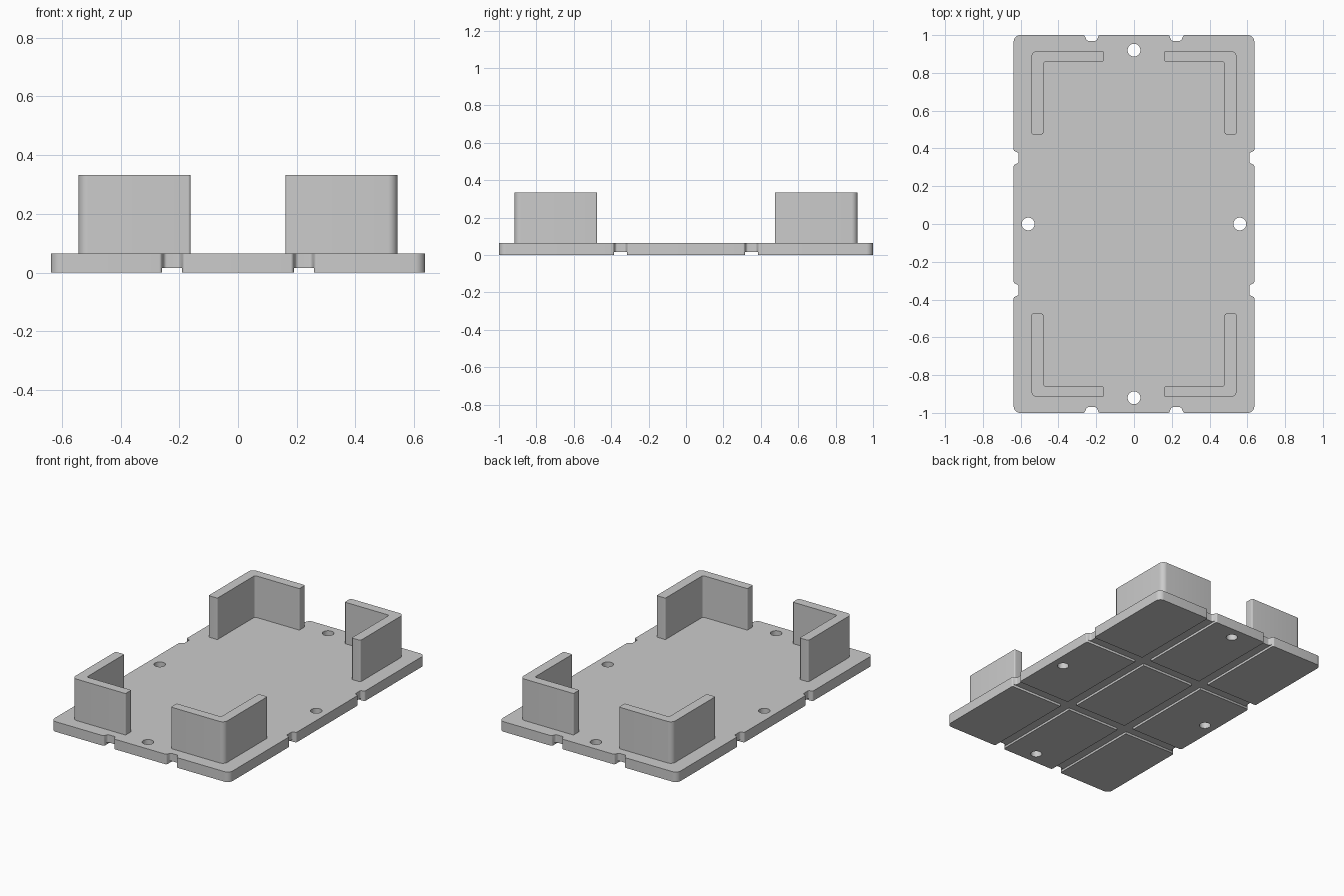
import bpy, bmesh, math
from mathutils import Vector

cube = bpy.data.objects.get("Cube")
if cube:
    bpy.data.objects.remove(cube, do_unlink=True)

GREY = (0.6, 0.6, 0.6, 1)
grey = bpy.data.materials.new("plain_grey")
grey.use_nodes = True
grey.diffuse_color = GREY
grey.node_tree.nodes["Principled BSDF"].inputs["Base Color"].default_value = GREY

PLATE_TOP, WALL_TOP = 0.065, 0.333
HALF_X, HALF_Y = 0.637, 1.0
GROOVE_X, GROOVE_Y, GROOVE_W, GROOVE_DEPTH = 0.224, 0.35, 0.068, 0.015


def fillet(corners, steps=6):
    """Round each (x, y, radius) corner of a closed outline."""
    out = []
    n = len(corners)
    for i, (x, y, r) in enumerate(corners):
        p = Vector((x, y))
        a = (Vector(corners[i - 1][:2]) - p).normalized()
        b = (Vector(corners[(i + 1) % n][:2]) - p).normalized()
        half = a.angle(b) / 2
        reach = r / math.tan(half)
        centre = p + (a + b).normalized() * r / math.sin(half)
        start, end = p + a * reach - centre, p + b * reach - centre
        for k in range(steps + 1):
            t = k / steps
            out.append(centre + start.lerp(end, t).normalized() * r)
    return out


def extrude(name, outline, z0, z1):
    """Make a solid by raising a flat outline from z0 to z1."""
    bm = bmesh.new()
    face = bm.faces.new([bm.verts.new((p[0], p[1], z0)) for p in outline])
    raised = bmesh.ops.extrude_face_region(bm, geom=[face])["geom"]
    verts = [g for g in raised if isinstance(g, bmesh.types.BMVert)]
    bmesh.ops.translate(bm, verts=verts, vec=(0, 0, z1 - z0))
    bmesh.ops.recalc_face_normals(bm, faces=bm.faces)
    mesh = bpy.data.meshes.new(name)
    bm.to_mesh(mesh)
    bm.free()
    mesh.materials.append(grey)
    obj = bpy.data.objects.new(name, mesh)
    bpy.context.collection.objects.link(obj)
    return obj


def activate(obj):
    bpy.ops.object.select_all(action="DESELECT")
    obj.select_set(True)
    bpy.context.view_layer.objects.active = obj


def cut(target, cutter):
    """Subtract the cutter from the target and discard it."""
    mod = target.modifiers.new("cut", "BOOLEAN")
    mod.operation, mod.solver, mod.object = "DIFFERENCE", "EXACT", cutter
    activate(target)
    bpy.ops.object.modifier_apply(modifier=mod.name)
    bpy.data.objects.remove(cutter, do_unlink=True)


def box(name, hx, hy, cx, cy, z0, z1):
    ring = [(-1, -1), (1, -1), (1, 1), (-1, 1)]
    return extrude(name, [(cx + hx * u, cy + hy * v) for u, v in ring], z0, z1)


# Base plate: one quarter of the notched outline, mirrored to all four
def notch(centre, edge, depth):
    """(along, across, radius) corners of one edge notch."""
    return [(centre - 0.038, edge, 0.01), (centre - 0.026, edge - depth, 0.012),
            (centre + 0.026, edge - depth, 0.012), (centre + 0.038, edge, 0.01)]


quarter = [(x, y, r) for y, x, r in notch(GROOVE_Y, HALF_X, 0.026)]
quarter.append((HALF_X, HALF_Y, 0.035))
quarter += reversed(notch(GROOVE_X, HALF_Y, 0.03))
half = quarter + [(-x, y, r) for x, y, r in reversed(quarter)]
full = half + [(x, -y, r) for x, y, r in reversed(half)]
plate = extrude("base_plate", fillet(full), 0, PLATE_TOP)

# Crossing grooves on the underside
for s in (-1, 1):
    cut(plate, box("groove_cutter", GROOVE_W / 2, 1.2, s * GROOVE_X, 0, -0.1, GROOVE_DEPTH))
    cut(plate, box("groove_cutter", 1.2, GROOVE_W / 2, 0, s * GROOVE_Y, -0.1, GROOVE_DEPTH))

# Screw holes through the plate
for cx, cy in ((0.56, 0), (-0.56, 0), (0, 0.92), (0, -0.92)):
    ring = [(cx + 0.034 * math.cos(i * math.tau / 32), cy + 0.034 * math.sin(i * math.tau / 32))
            for i in range(32)]
    cut(plate, extrude("hole_cutter", ring, -0.1, 0.2))

# L-shaped corner walls
ell = fillet([(0.543, 0.475, 0.008), (0.543, 0.917, 0.032), (0.162, 0.917, 0.008),
              (0.162, 0.858, 0.008), (0.48, 0.858, 0.012), (0.48, 0.475, 0.008)])
parts = [plate]
for sy, end in ((-1, "front"), (1, "back")):
    for sx, side in ((-1, "right"), (1, "left")):
        parts.append(extrude(f"{end}_{side}_corner_wall", [(sx * p.x, sy * p.y) for p in ell],
                             PLATE_TOP - 0.01, WALL_TOP))

# Smooth rounded corners, sharp edges kept
for obj in parts:
    activate(obj)
    bpy.ops.object.shade_smooth_by_angle(angle=math.radians(30))
